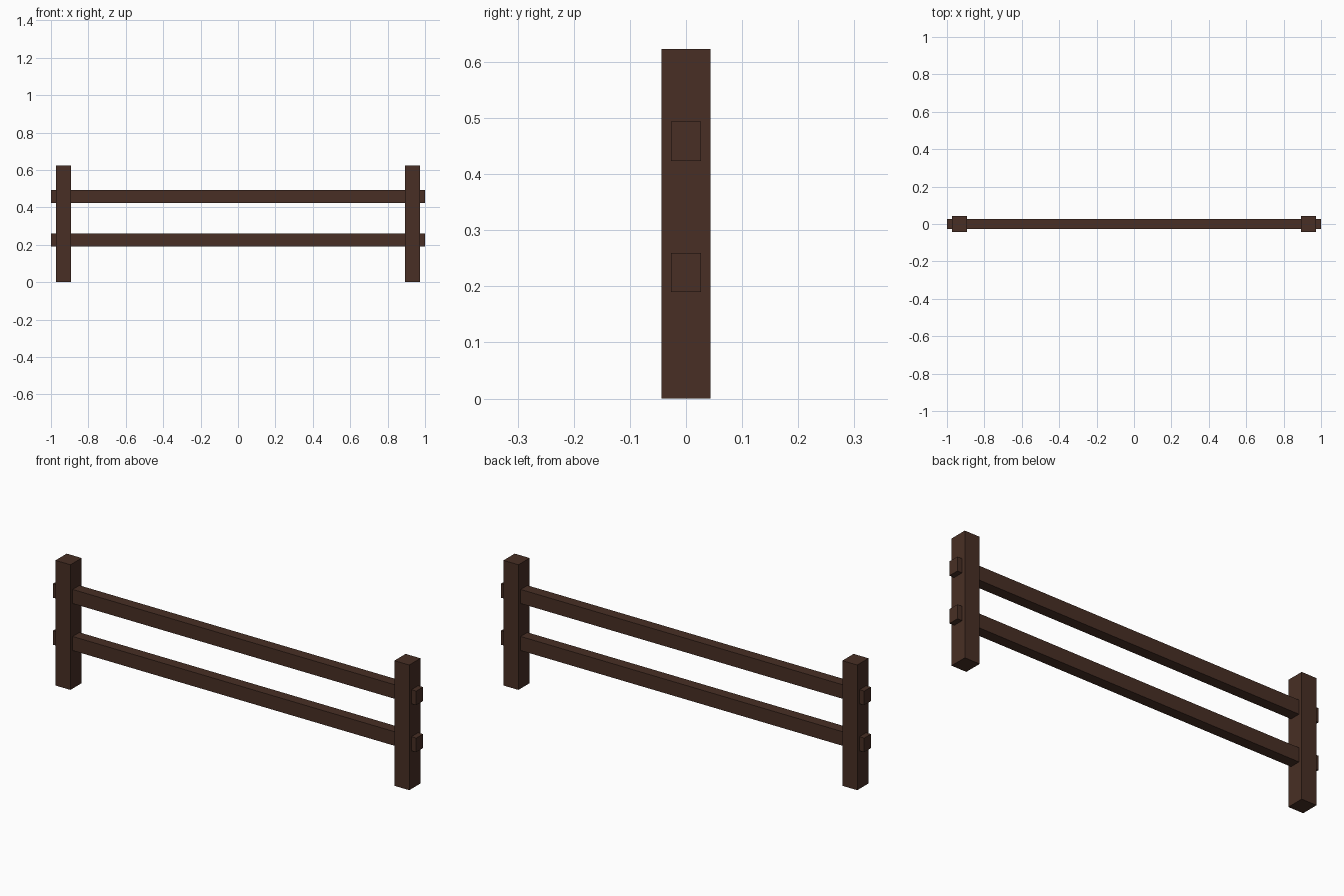
import bpy

if "Cube" in bpy.data.objects:
    bpy.data.objects.remove(bpy.data.objects["Cube"])

wood = bpy.data.materials.new("dark brown wood")
wood.diffuse_color = (0.065, 0.028, 0.018, 1.0)
wood.use_nodes = True
wood.node_tree.nodes["Principled BSDF"].inputs["Base Color"].default_value = wood.diffuse_color


def box(name, centre, size):
    bpy.ops.mesh.primitive_cube_add(size=1, location=centre)
    ob = bpy.context.object
    ob.name = name
    ob.scale = size
    bpy.ops.object.transform_apply(location=False, rotation=False, scale=True)
    ob.data.materials.append(wood)
    return ob


# Two upright posts
for side, x in (("left", -0.933), ("right", 0.933)):
    box(side + "_post", (x, 0, 0.3115), (0.082, 0.088, 0.623))

# Two rails passing through the posts
for level, z in (("lower", 0.2245), ("upper", 0.4585)):
    box(level + "_rail", (0, 0, z), (2.0, 0.053, 0.07))
